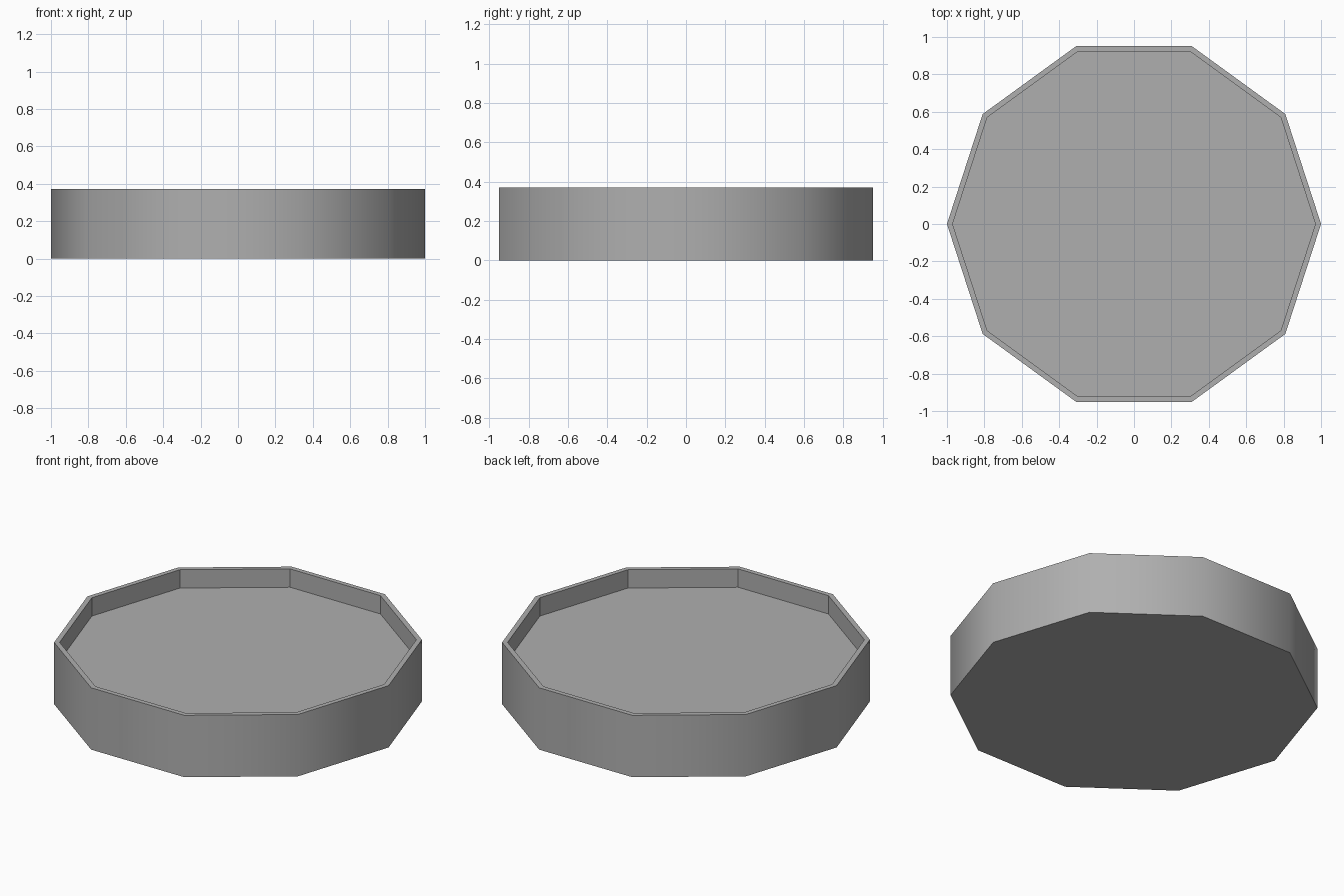
import bpy, bmesh
from math import cos, sin, pi

if "Cube" in bpy.data.objects:
    bpy.data.objects.remove(bpy.data.objects["Cube"])

SIDES = 10
HEIGHT, FLOOR = 0.371, 0.261
OUTER, INNER = 1.0, 0.97

bm = bmesh.new()


def ring(radius, z):
    return [bm.verts.new((radius * cos(2 * pi * i / SIDES),
                          radius * sin(2 * pi * i / SIDES), z))
            for i in range(SIDES)]


# Profile rings: base, outer rim, inner rim, recessed floor
rings = [ring(OUTER, 0), ring(OUTER, HEIGHT), ring(INNER, HEIGHT), ring(INNER, FLOOR)]

# Bridge rings into outer wall (smooth), rim and inner wall (flat)
for a, b in zip(rings, rings[1:]):
    for i in range(SIDES):
        j = (i + 1) % SIDES
        face = bm.faces.new((a[i], a[j], b[j], b[i]))
        face.smooth = a is rings[0]

# Underside and tray floor
bm.faces.new(rings[0][::-1])
bm.faces.new(rings[3])

# Only the outer wall's upright edges are soft
for edge in bm.edges:
    edge.smooth = all(f.smooth for f in edge.link_faces)

mesh = bpy.data.meshes.new("ten_sided_tray")
bm.to_mesh(mesh)
bm.free()
tray = bpy.data.objects.new("ten_sided_tray", mesh)
bpy.context.collection.objects.link(tray)

# Mid grey finish
grey = bpy.data.materials.new("mid_grey")
grey.diffuse_color = (0.43, 0.43, 0.43, 1)
grey.use_nodes = True
grey.node_tree.nodes["Principled BSDF"].inputs["Base Color"].default_value = grey.diffuse_color
mesh.materials.append(grey)
